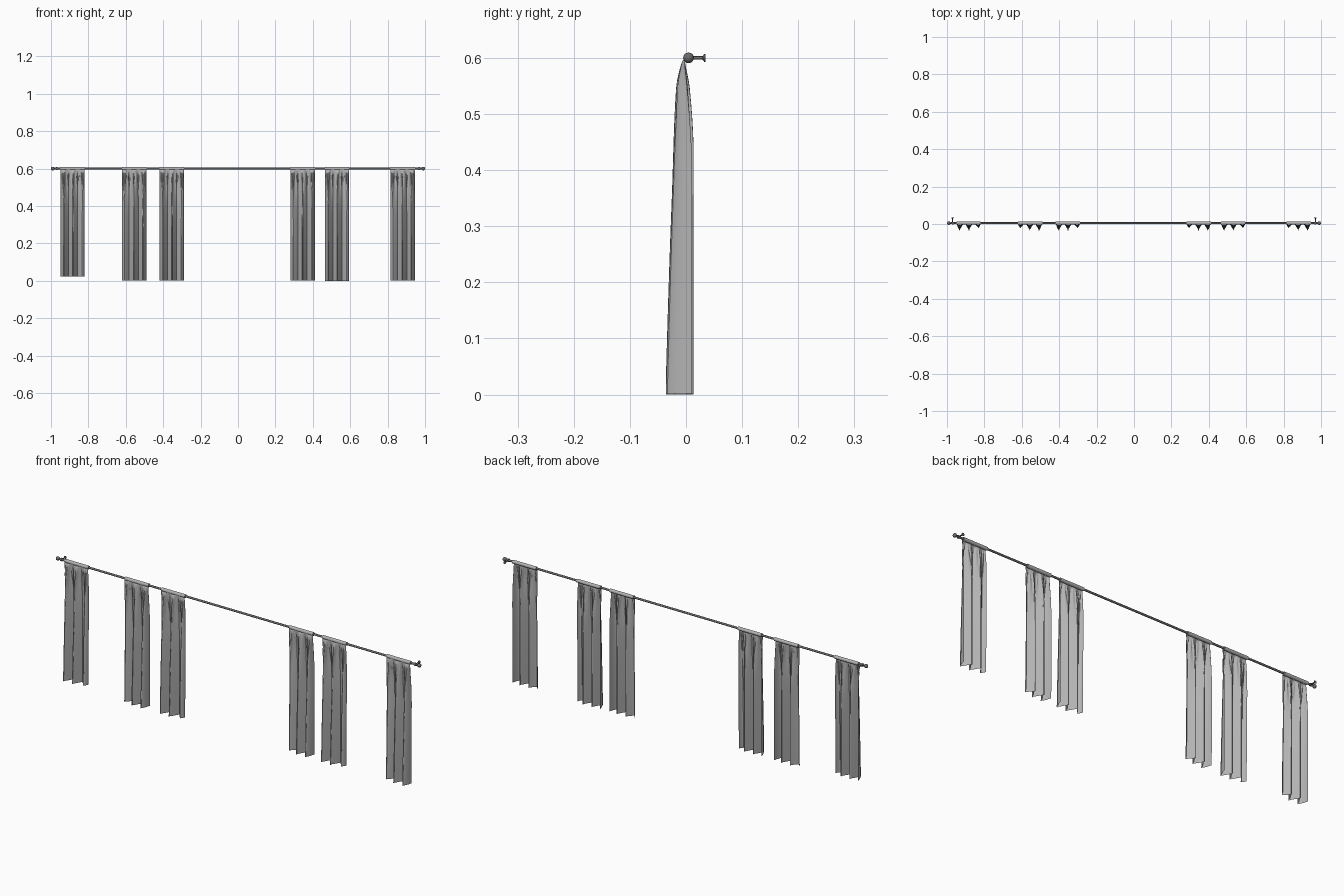
import bpy
import bmesh
import math
from mathutils import Matrix

if "Cube" in bpy.data.objects:
    bpy.data.objects.remove(bpy.data.objects["Cube"])

ROD_Y, ROD_Z = 0.0045, 0.6
WIDTH = 0.13


def material(name, value):
    mat = bpy.data.materials.new(name)
    mat.use_nodes = True
    colour = (value, value, value, 1)
    mat.diffuse_color = colour
    mat.node_tree.nodes["Principled BSDF"].inputs["Base Color"].default_value = colour
    return mat


fabric = material("grey fabric", 0.45)
metal = material("dark metal", 0.15)


def finish(name, bm, mat):
    mesh = bpy.data.meshes.new(name)
    bm.to_mesh(mesh)
    bm.free()
    mesh.materials.append(mat)
    obj = bpy.data.objects.new(name, mesh)
    bpy.context.collection.objects.link(obj)
    bpy.ops.object.select_all(action="DESELECT")
    obj.select_set(True)
    bpy.context.view_layer.objects.active = obj
    bpy.ops.object.shade_smooth_by_angle(angle=math.radians(50))
    return obj


def lathe(name, profile, start, axis, mat, sides=16):
    """Spin (distance, radius) pairs about the x or y axis."""
    bm = bmesh.new()
    rings = []
    for d, r in profile:
        ring = []
        for i in range(sides):
            a = math.tau * i / sides
            p, q = r * math.cos(a), r * math.sin(a)
            offset = (d, p, q) if axis == "x" else (p, d, q)
            ring.append(bm.verts.new([s + o for s, o in zip(start, offset)]))
        rings.append(ring)
    for a, b in zip(rings, rings[1:]):
        for i in range(sides):
            j = (i + 1) % sides
            bm.faces.new((a[i], a[j], b[j], b[i]))
    for ring in (rings[0], rings[-1]):
        bm.faces.new(ring)
    bmesh.ops.recalc_face_normals(bm, faces=bm.faces)
    return finish(name, bm, mat)


def smooth(t):
    t = max(0, min(1, t))
    return t * t * (3 - 2 * t)


def curtain(name, left, bottom, flip):
    """Hanging sheet: fine gathers at the rod open into three deep folds."""
    bm = bmesh.new()
    cols, rows = 96, 28
    top = ROD_Z - 0.004
    grid = []
    for r in range(rows + 1):
        drop = (r / rows) ** 1.6
        z = top + (bottom - top) * drop
        front = -0.005 - 0.031 * drop ** 0.5
        back = -0.002 + 0.015 * smooth(drop * 3) ** 0.6
        spread = smooth(drop * 4)
        row = []
        for c in range(cols + 1):
            u = c / cols
            phase = math.tau * (2.65 * u + 0.13)
            wave = 0.5 - 0.5 * math.cos(phase)
            wave = smooth(wave)
            # the last fold is shallower than the others
            depth = 1 - 0.3 * smooth((u - 0.7) / 0.15)
            y = back + (front - back) * wave * depth
            gather = math.sin(math.tau * 9 * u + math.sin(7 * u))
            y += 0.004 * gather * smooth(drop * 12) * (1 - smooth(drop * 2.2))
            edge = min(1, u * 8, (1 - u) * 8)
            x = u * WIDTH - 0.007 * math.sin(2 * phase) * spread * edge
            if flip:
                x = WIDTH - x
            row.append(bm.verts.new((left + x, y, z)))
        grid.append(row)
    for a, b in zip(grid, grid[1:]):
        for c in range(cols):
            quad = (a[c], b[c], b[c + 1], a[c + 1])
            bm.faces.new(quad[::-1] if flip else quad)
    finish(name, bm, fabric)


# Curtain panels with their rod pockets
panels = [(-0.95, 0.022, False), (-0.62, 0.002, True), (-0.42, 0.002, False),
          (0.282, 0.002, True), (0.464, 0.0, False), (0.815, 0.002, True)]
for n, (left, bottom, flip) in enumerate(panels, 1):
    curtain(f"curtain_panel_{n}", left, bottom, flip)
    lathe(f"rod_pocket_{n}", [(0, 0.0085), (WIDTH, 0.0085)],
          (left, ROD_Y, ROD_Z), "x", fabric)

# Rod
lathe("curtain_rod", [(-0.98, 0.005), (0.98, 0.005)], (0, ROD_Y, ROD_Z), "x", metal)

# Finials and wall brackets at both ends
for side, s in (("left", 1), ("right", -1)):
    bm = bmesh.new()
    bmesh.ops.create_uvsphere(bm, u_segments=16, v_segments=10, radius=0.0095,
                              matrix=Matrix.Translation((s * 0.9905, ROD_Y, ROD_Z)))
    finish(f"{side}_finial", bm, metal)
    lathe(f"{side}_finial_collar", [(-0.004, 0.0075), (0.004, 0.0075)],
          (s * 0.97, ROD_Y, ROD_Z), "x", metal)
    lathe(f"{side}_wall_bracket",
          [(0, 0.003), (0.025, 0.003), (0.028, 0.007), (0.03, 0.007)],
          (s * 0.97, ROD_Y, ROD_Z), "y", metal)
